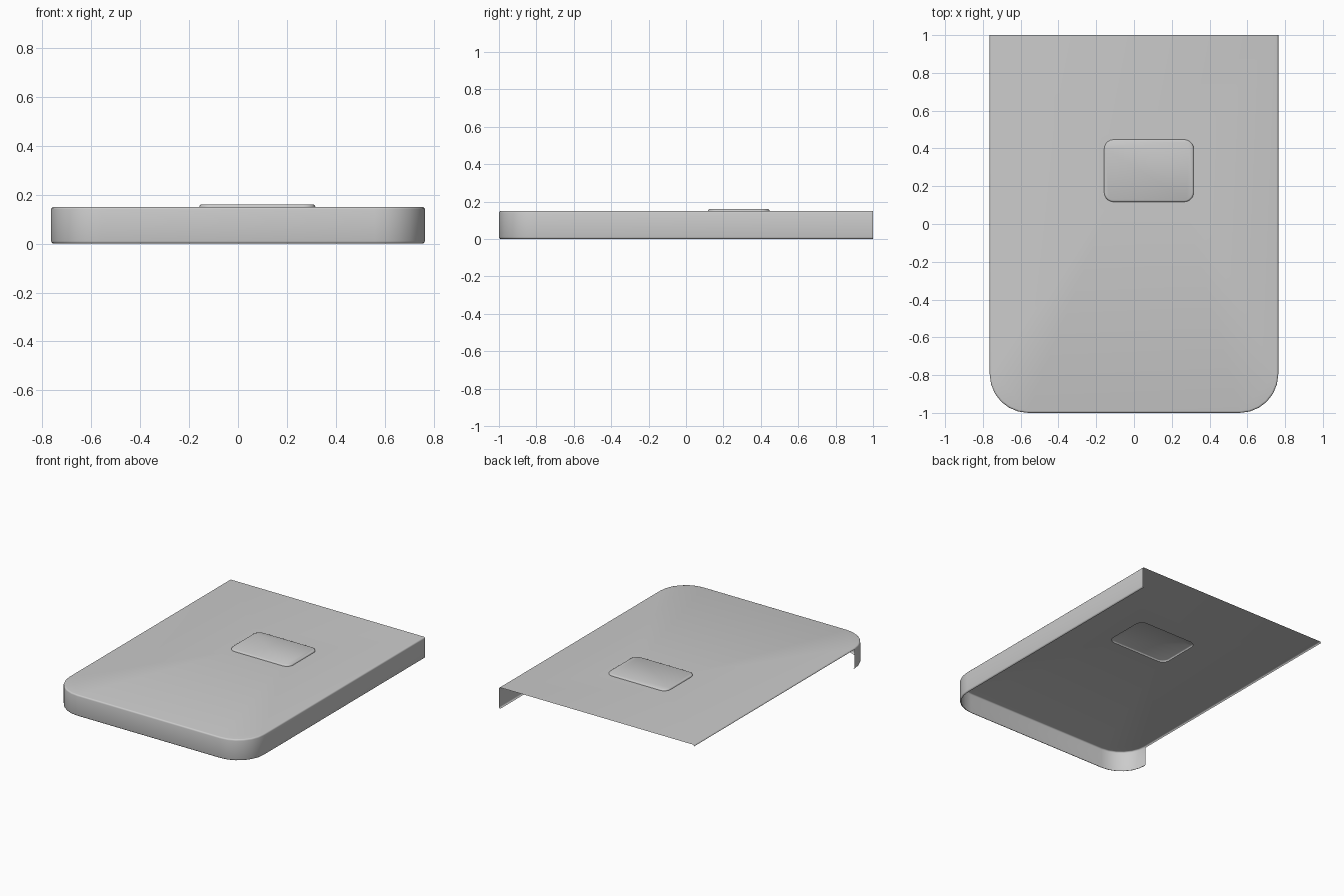
import bpy, bmesh
from math import sin, cos, pi, radians

if "Cube" in bpy.data.objects:
    bpy.data.objects.remove(bpy.data.objects["Cube"])

HALF_W, HEIGHT, CORNER, BEV = 0.764, 0.15, 0.205, 0.01


def arc(cx, cy, r, a0, n):
    """Quarter circle, counter-clockwise from angle a0."""
    return [(cx + r * cos(a0 + pi / 2 * i / n), cy + r * sin(a0 + pi / 2 * i / n))
            for i in range(n + 1)]


def body_path(inset):
    """Open U path: back left, front corners, back right."""
    w, r = HALF_W - inset, CORNER - inset
    cx, cy = HALF_W - CORNER, -1 + CORNER
    return [(-w, 1)] + arc(-cx, cy, r, pi, 6) + arc(cx, cy, r, 1.5 * pi, 6) + [(w, 1)]


def button_path(inset):
    """Closed rounded rectangle of the raised pad."""
    x0, x1, y0, y1, r = -0.158, 0.316, 0.117, 0.447, 0.05
    corners = [(x0 + r, y0 + r, pi), (x1 - r, y0 + r, 1.5 * pi),
               (x1 - r, y1 - r, 0), (x0 + r, y1 - r, pi / 2)]
    return [p for cx, cy, a in corners for p in arc(cx, cy, r - inset, a, 5)]


def ring(bm, pts, z):
    return [bm.verts.new((x, y, z)) for x, y in pts]


def bridge(bm, low, high, closed=False, start=0):
    n = len(low)
    for i in range(start, n if closed else n - 1):
        j = (i + 1) % n
        bm.faces.new((low[i], low[j], high[j], high[i]))


def finish(bm, name):
    bm.verts.ensure_lookup_table()
    loose = [v for v in bm.verts if not v.link_faces]
    bmesh.ops.delete(bm, geom=loose, context='VERTS')
    mesh = bpy.data.meshes.new(name)
    bm.to_mesh(mesh)
    bm.free()
    ob = bpy.data.objects.new(name, mesh)
    bpy.context.collection.objects.link(ob)
    bpy.context.view_layer.objects.active = ob
    ob.select_set(True)
    bpy.ops.object.shade_smooth_by_angle(angle=radians(35))
    ob.select_set(False)


# Cover shell: rounded edges top and bottom, open back, open left side
bm = bmesh.new()
steps = [(BEV * (1 - cos(a)), BEV * (1 - sin(a))) for a in (pi / 2, pi / 3, pi / 6, 0)]
steps = [(BEV * (1 - sin(t)), BEV * (1 - cos(t))) for t in (0, pi / 6, pi / 3, pi / 2)]
profile = [(i, z) for i, z in steps] + [(i, HEIGHT - z) for i, z in reversed(steps)]
rings = [ring(bm, body_path(i), z) for i, z in profile]
for k in range(len(rings) - 1):
    # the left straight side only keeps its top edge rounding
    bridge(bm, rings[k], rings[k + 1], start=0 if k >= 4 else 1)

# Top surface with an opening under the pad
hole = ring(bm, button_path(0), HEIGHT)
edges = []
for loop in (rings[-1], hole):
    for a, b in zip(loop, loop[1:] + loop[:1]):
        edges.append(bm.edges.get((a, b)) or bm.edges.new((a, b)))
bmesh.ops.triangle_fill(bm, edges=edges, use_beauty=True, normal=(0, 0, 1))
finish(bm, "cover_shell")

# Raised pad: low wall, rounded edge, flat top
bm = bmesh.new()
pad = [ring(bm, button_path(i), HEIGHT + z)
       for i, z in ((0, 0), (0.001, 0.004), (0.003, 0.0075), (0.008, 0.01))]
for a, b in zip(pad, pad[1:]):
    bridge(bm, a, b, closed=True)
bm.faces.new(pad[-1])
finish(bm, "raised_pad")
